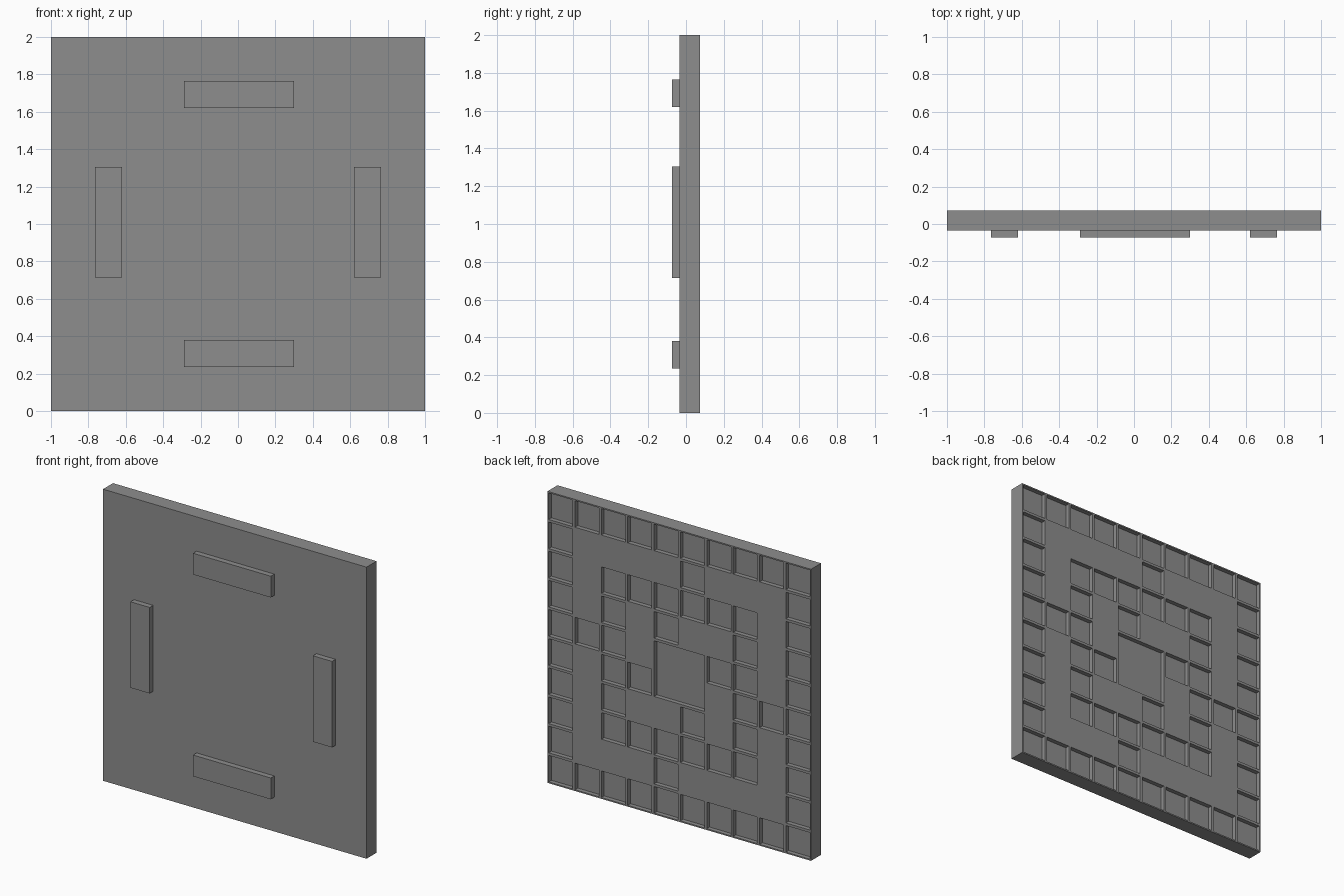
import bpy, bmesh
from mathutils import Vector, Matrix

if "Cube" in bpy.data.objects:
    bpy.data.objects.remove(bpy.data.objects["Cube"])

grey = bpy.data.materials.new("grey")
grey.diffuse_color = (0.27, 0.27, 0.27, 1)
grey.use_nodes = True
grey.node_tree.nodes["Principled BSDF"].inputs["Base Color"].default_value = grey.diffuse_color

FRONT, BACK = -0.035, 0.073      # board faces along y
GAP, DEPTH = 0.009, 0.03         # half wall between pockets, pocket depth


def finish(name, bm):
    bmesh.ops.recalc_face_normals(bm, faces=bm.faces[:])
    mesh = bpy.data.meshes.new(name)
    bm.to_mesh(mesh)
    bm.free()
    mesh.materials.append(grey)
    obj = bpy.data.objects.new(name, mesh)
    bpy.context.collection.objects.link(obj)
    return obj


def is_pocket(r, c):
    """Outer ring, inner ring and two pinwheels of single cells."""
    ring = min(r, c, 9 - r, 9 - c)
    if ring in (0, 2):
        return True
    return (r, c) in {(1, 5), (5, 8), (8, 4), (4, 1),
                      (3, 4), (4, 6), (6, 5), (5, 3)}


# Board: a ten by ten grid, pocketed, then closed into a slab
bm = bmesh.new()
bmesh.ops.create_grid(bm, x_segments=10, y_segments=10, size=1)
pockets, centre = [], []
for f in bm.faces:
    m = f.calc_center_median()
    r, c = int((m.y + 1) / 0.2), int((1 - m.x) / 0.2)
    if r in (4, 5) and c in (4, 5):
        centre.append(f)
    elif is_pocket(r, c):
        pockets.append(f)

# Central double-size pocket
pockets += bmesh.ops.dissolve_faces(bm, faces=centre, use_verts=True)["region"]

# Slab sides and front face
rim = [e for e in bm.edges if e.is_boundary]
ext = bmesh.ops.extrude_edge_only(bm, edges=rim)["geom"]
low = [v for v in ext if isinstance(v, bmesh.types.BMVert)]
bmesh.ops.translate(bm, verts=low, vec=(0, 0, FRONT - BACK))
bmesh.ops.holes_fill(bm, edges=[e for e in bm.edges if e.is_boundary], sides=0)
bmesh.ops.recalc_face_normals(bm, faces=bm.faces[:])

# Sink the pockets with upright walls
bmesh.ops.inset_individual(bm, faces=pockets, thickness=GAP, use_even_offset=True)
bmesh.ops.inset_individual(bm, faces=pockets, thickness=0, depth=-DEPTH)
for v in bm.verts:
    x, y, z = v.co
    v.co = Vector((x, z + BACK, 1 - y))
finish("pocketed_board", bm)


# Four raised bars on the front
def bar(name, x, z, w, h):
    bm = bmesh.new()
    y0, y1 = -0.073, FRONT
    bmesh.ops.create_cube(bm, size=1, matrix=Matrix.Translation((x, (y0 + y1) / 2, z))
                          @ Matrix.Diagonal((w, y1 - y0, h, 1)))
    finish(name, bm)


LONG, SHORT = 0.59, 0.146
bar("top_bar", 0.005, 1.692, LONG, SHORT)
bar("bottom_bar", 0.005, 0.308, LONG, SHORT)
bar("left_bar", -0.692, 1.01, SHORT, LONG)
bar("right_bar", 0.692, 1.01, SHORT, LONG)
